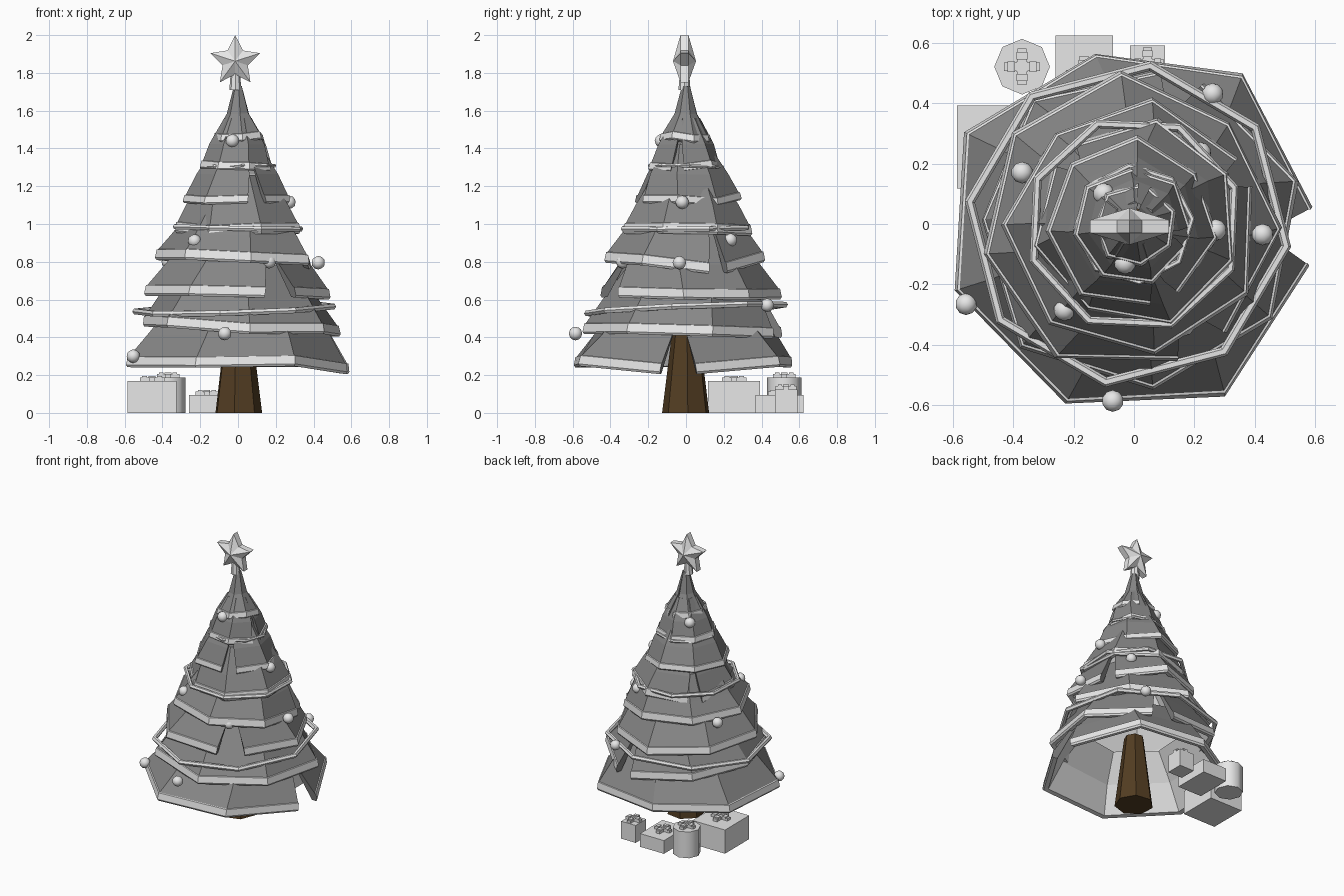
import bpy, bmesh, math, random
from mathutils import Matrix

if "Cube" in bpy.data.objects:
    bpy.data.objects.remove(bpy.data.objects["Cube"])

random.seed(4)


def material(name, rgb):
    m = bpy.data.materials.new(name)
    m.diffuse_color = (*rgb, 1)
    m.use_nodes = True
    m.node_tree.nodes["Principled BSDF"].inputs["Base Color"].default_value = m.diffuse_color
    return m


FOLIAGE = material("mid grey foliage", (0.24, 0.24, 0.24))
LIGHT = material("light grey trim", (0.80, 0.80, 0.80))
BROWN = material("brown bark", (0.085, 0.046, 0.016))


def finish(name, bm, *mats):
    bmesh.ops.recalc_face_normals(bm, faces=bm.faces)
    me = bpy.data.meshes.new(name)
    bm.to_mesh(me)
    bm.free()
    for m in mats:
        me.materials.append(m)
    ob = bpy.data.objects.new(name, me)
    bpy.context.collection.objects.link(ob)
    return ob


def add_box(bm, loc, size, rot=0):
    mat = Matrix.Translation(loc) @ Matrix.Rotation(rot, 4, 'Z') @ Matrix.Diagonal((*size, 1))
    bmesh.ops.create_cube(bm, size=1, matrix=mat)


def add_cone(bm, loc, r1, r2, h, n, rot=0):
    mat = Matrix.Translation((loc[0], loc[1], loc[2] + h / 2)) @ Matrix.Rotation(rot, 4, 'Z')
    bmesh.ops.create_cone(bm, cap_ends=True, segments=n, radius1=r1, radius2=r2, depth=h, matrix=mat)


# Foliage tiers: open cones with a slit that widens downwards and a light hem
WOBBLE = [0.96, 0.995, 0.935, 1.035, 1.025, 1.03, 1.045, 0.965]


def tier(name, z0, r0, z1, r1, slit, gap, sag=0.03, bend=-0.015, jit=0.012, tx=0.0):
    bm = bmesh.new()
    segs = 7
    t = 0.03 if r0 > 0.3 else 0.02
    hem = 0.056 if r0 > 0.3 else 0.042
    zm, rm = (z0 + z1) / 2, (r0 + r1) / 2 - bend
    # profile: radius, height, how far the slit is open, how much hem sag applies
    prof = [(r1, z1, 0, 0), (rm, zm, .5, .3), (r0 - .016, z0 + hem + .002, .92, 1),
            (r0 - .008, z0 + hem, .92, 1), (r0, z0 + hem * .22, 1, 1), (r0 - .008, z0, 1, 1),
            (r0 - t - .01, z0 + .004, 1, 1), (max(rm - t, .008), zm, .5, .3),
            (max(r1 - t, .005), z1, 0, 0)]
    n = len(prof)
    cols = []
    for i in range(segs + 1):
        u = i / segs
        dz = -sag if i in (0, segs) else random.uniform(-jit, jit)
        col = []
        for r, z, o, s in prof:
            a = math.radians(slit + gap * o / 2 + u * (360 - gap * o))
            q = r * (1 + (WOBBLE[i] - 1) * o)
            x, y = q * math.cos(a), q * math.sin(a)
            col.append(bm.verts.new((x, y, z + (dz + tx * x) * s)))
        cols.append(col)
    for c, d in zip(cols, cols[1:]):
        for k in range(n):
            f = bm.faces.new((c[k], c[(k + 1) % n], d[(k + 1) % n], d[k]))
            f.material_index = 0 if k in (0, 1, n - 1) else 1
    for c in (cols[0], cols[-1]):
        bm.faces.new(c)
    return finish(name, bm, FOLIAGE, LIGHT)


tier("foliage_tier_1", 0.25, 0.617, 0.58, 0.37, -4, 19, sag=0.045)
tier("foliage_tier_2", 0.43, 0.538, 0.78, 0.31, 72, 17, jit=0.02, tx=-0.03)
tier("foliage_tier_3", 0.61, 0.492, 0.97, 0.25, -61, 23, sag=0.0, jit=0.015)
tier("foliage_tier_4", 0.79, 0.425, 1.09, 0.24, 25, 15, jit=0.018, tx=-0.06)
tier("foliage_tier_5", 0.945, 0.345, 1.26, 0.18, 135, 18)
tier("foliage_tier_6", 1.11, 0.285, 1.42, 0.12, -68, 22, sag=0.0, jit=0.018)
tier("foliage_tier_7", 1.285, 0.2, 1.56, 0.075, -14, 22, sag=0.01)
tier("foliage_tier_8", 1.44, 0.14, 1.73, 0.022, 75, 18, sag=0.01, bend=0.02)


# Garlands: faceted, slightly tilted ropes
def garland(name, z, r, w, phase, tx, ty, ox=0.0, n=8):
    bm = bmesh.new()
    rings = []
    for i in range(n):
        a = math.radians(phase) + math.tau * i / n
        ring = []
        for k in range(6):
            b = math.tau * k / 6
            q = r + w * math.cos(b)
            x, y = q * math.cos(a), q * math.sin(a)
            ring.append(bm.verts.new((x + ox, y, z + w * math.sin(b) + tx * x + ty * y)))
        rings.append(ring)
    for i in range(n):
        c, d = rings[i], rings[(i + 1) % n]
        for k in range(6):
            bm.faces.new((c[k], c[(k + 1) % 6], d[(k + 1) % 6], d[k]))
    finish(name, bm, LIGHT)


garland("garland_low", 0.55, 0.528, 0.017, -8, 0.03, 0.04, -0.02)
garland("garland_middle", 0.98, 0.352, 0.015, 20, -0.02, 0.01)
garland("garland_high", 1.305, 0.193, 0.010, 5, 0.02, -0.02)

# Baubles
for i, p in enumerate([(-.03, -.13, 1.44), (-.23, -.285, .91), (.165, -.335, .8), (.425, -.035, .795),
                       (-.07, -.585, .42), (-.555, -.265, .30), (.26, .43, .57), (-.37, .17, .8),
                       (.22, .235, .915), (.27, -.02, 1.115), (-.1, .1, 1.42)]):
    bm = bmesh.new()
    bmesh.ops.create_icosphere(bm, subdivisions=2, radius=0.036, matrix=Matrix.Translation(p))
    for f in bm.faces:
        f.smooth = True
    finish(f"bauble_{i + 1}", bm, LIGHT)

# Trunk
bm = bmesh.new()
add_cone(bm, (0, 0, 0), 0.128, 0.065, 0.5, 7, 0.3)
finish("trunk", bm, BROWN)

# Star with raised centre, on a small socket
bm = bmesh.new()
cx, cz = -0.015, 1.862
rims = []
for y in (-0.021, 0.021):
    rim = []
    for i in range(10):
        a = math.pi / 2 + i * math.pi / 5
        r = 0.138 if i % 2 == 0 else 0.07
        rim.append(bm.verts.new((cx + r * math.cos(a), y - .008, cz + r * math.sin(a))))
    tip = bm.verts.new((cx, y * 2.9 - .008, cz))
    for i in range(10):
        bm.faces.new((rim[i], rim[(i + 1) % 10], tip))
    rims.append(rim)
for i in range(10):
    j = (i + 1) % 10
    bm.faces.new((rims[0][i], rims[0][j], rims[1][j], rims[1][i]))
finish("star", bm, LIGHT)
bm = bmesh.new()
add_cone(bm, (-0.014, -.008, 1.71), 0.032, 0.024, 0.1, 8)
finish("star_socket", bm, LIGHT)


# Bow: four raised loops round a knot
def bow(name, x, y, z, s):
    bm = bmesh.new()
    add_box(bm, (x, y, z + .007), (s * .3, s * .3, .015))
    for k in range(4):
        a = k * math.pi / 2
        c, d = math.cos(a), math.sin(a)
        add_box(bm, (x + c * s * .3, y + d * s * .3, z + .009), (s * .4, s * .24, .018), a)
        add_box(bm, (x + c * s * .3, y + d * s * .3, z + .02), (s * .2, s * .3, .012), a)
    finish(name, bm, LIGHT)


# Presents: three boxes and one drum, behind the tree
for name, x, y, sx, sy, h, s in [("large", -.455, .255, .26, .275, .17, .13),
                                 ("flat", -.165, .495, .19, .255, .095, .12),
                                 ("small", .045, .53, .115, .12, .125, .11)]:
    bm = bmesh.new()
    add_box(bm, (x, y, h / 2), (sx, sy, h))
    finish(f"present_{name}", bm, LIGHT)
    bow(f"bow_{name}", x, y, h, s)
bm = bmesh.new()
add_cone(bm, (-.37, .52, 0), 0.092, 0.092, 0.188, 8)
for f in bm.faces:
    f.smooth = abs(f.normal.z) < 0.5
finish("present_drum", bm, LIGHT)
bow("bow_drum", -.37, .52, .188, .12)
